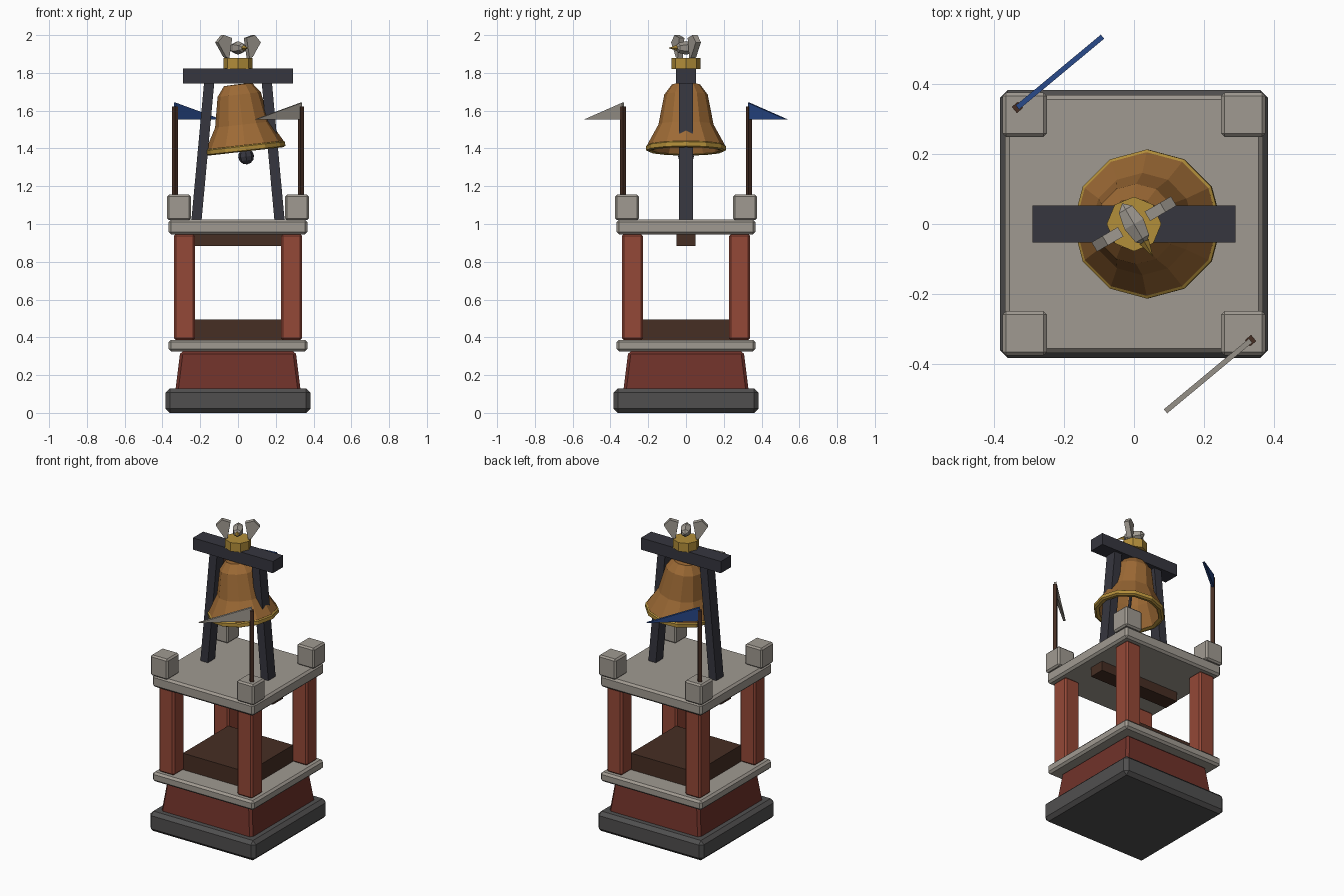
import bpy, bmesh, math
from mathutils import Matrix, Vector

if "Cube" in bpy.data.objects:
    bpy.data.objects.remove(bpy.data.objects["Cube"])


def material(name, r, g, b):
    lin = [((c / 255 + 0.055) / 1.055) ** 2.4 for c in (r, g, b)]
    m = bpy.data.materials.new(name)
    m.diffuse_color = (*lin, 1)
    m.use_nodes = True
    m.node_tree.nodes["Principled BSDF"].inputs["Base Color"].default_value = m.diffuse_color
    return m


STONE = material("pale stone", 160, 154, 145)
DARK_STONE = material("dark stone", 80, 79, 79)
DARK_BRICK = material("dark brick", 112, 50, 42)
BRICK = material("red brick", 148, 72, 55)
WOOD = material("dark wood", 70, 46, 35)
IRON = material("dark iron", 54, 54, 63)
BRONZE = material("bronze", 157, 106, 53)
GOLD = material("gold", 178, 142, 58)
BLUE = material("blue cloth", 40, 72, 136)


def finish(name, bm, mat, matrix=None):
    bmesh.ops.recalc_face_normals(bm, faces=bm.faces)
    mesh = bpy.data.meshes.new(name)
    bm.to_mesh(mesh)
    bm.free()
    mesh.materials.append(mat)
    ob = bpy.data.objects.new(name, mesh)
    bpy.context.collection.objects.link(ob)
    if matrix is not None:
        ob.matrix_world = matrix
    return ob


def block(name, mat, half, z0, z1, at=(0, 0), bevel=0.0, taper=1.0, turn=0.0):
    """Upright box with optional tapered top and chamfered edges."""
    bm = bmesh.new()
    bmesh.ops.create_cube(bm, size=2)
    for v in bm.verts:
        k = taper if v.co.z > 0 else 1
        v.co = (v.co.x * half[0] * k, v.co.y * half[1] * k, z1 if v.co.z > 0 else z0)
    if bevel:
        bmesh.ops.bevel(bm, geom=list(bm.edges), offset=bevel, segments=1, affect='EDGES')
    return finish(name, bm, mat, Matrix.Translation((*at, 0)) @ Matrix.Rotation(turn, 4, 'Z'))


def plate(name, mat, outline, thick, matrix=None):
    """Outline in the xz plane, extruded evenly along y."""
    bm = bmesh.new()
    face = bm.faces.new([bm.verts.new((x, -thick / 2, z)) for x, z in outline])
    out = bmesh.ops.extrude_face_region(bm, geom=[face])
    for v in out["geom"]:
        if isinstance(v, bmesh.types.BMVert):
            v.co.y += thick
    return finish(name, bm, mat, matrix)


def lathe(name, mat, profile, sides, matrix, closed=False):
    """Revolve (radius, z) points; radius 0 makes a single pole point."""
    bm = bmesh.new()
    rings = []
    for r, z in profile:
        n = sides if r else 1
        rings.append([bm.verts.new((r * math.cos(2 * math.pi * i / sides),
                                    r * math.sin(2 * math.pi * i / sides), z)) for i in range(n)])
    pairs = list(zip(rings, rings[1:]))
    if closed:
        pairs.append((rings[-1], rings[0]))
    for a, b in pairs:
        for i in range(sides):
            j = (i + 1) % sides
            quad = [a[i % len(a)], a[j % len(a)], b[j % len(b)], b[i % len(b)]]
            bm.faces.new(list(dict.fromkeys(quad)))
    return finish(name, bm, mat, matrix)


# Tower: base, plinth, slabs, floor and ceiling beam
block("base", DARK_STONE, (0.383, 0.383), 0, 0.13, bevel=0.022)
block("plinth", DARK_BRICK, (0.332, 0.332), 0.115, 0.327, bevel=0.015, taper=0.92)
block("lower_slab", STONE, (0.367, 0.367), 0.325, 0.387, bevel=0.013)
block("floor_block", WOOD, (0.235, 0.235), 0.38, 0.495)
block("ceiling_beam", WOOD, (0.29, 0.051), 0.883, 0.95)
block("upper_slab", STONE, (0.368, 0.368), 0.945, 1.023, bevel=0.013)

# Corner pillars and the stone blocks above them
for sx in (-1, 1):
    for sy in (-1, 1):
        block("pillar", BRICK, (0.056, 0.056), 0.385, 0.947, (sx * 0.284, sy * 0.284), bevel=0.011)
        block("corner_block", STONE, (0.063, 0.063), 1.02, 1.155, (sx * 0.312, sy * 0.312), bevel=0.01)

# Two flags on opposite corners
for s, cloth in ((-1, BLUE), (1, STONE)):
    at = (s * 0.333, -s * 0.333)
    heading = math.atan2(0.202, 0.243) + (math.pi if s > 0 else 0)
    block("flag_pole", WOOD, (0.0115, 0.0115), 1.14, 1.622, at, turn=heading)
    plate("flag", cloth, [(0, 1.553), (0.316, 1.553), (0, 1.642)], 0.015,
          Matrix.Translation((*at, 0)) @ Matrix.Rotation(heading, 4, 'Z'))

# Bell frame
for s in (-1, 1):
    plate("frame_leg", IRON, [(s * 0.247, 1.018), (s * 0.193, 1.018),
                              (s * 0.125, 1.755), (s * 0.179, 1.755)], 0.075)
block("yoke", IRON, (0.29, 0.053), 1.745, 1.822)

# Bell, swung slightly to one side
swing = Matrix.Translation((0, 0, 1.74)) @ Matrix.Rotation(math.radians(-6.4), 4, 'Y')
lathe("bell", BRONZE, [(0, 0), (0.075, -0.002), (0.115, -0.055), (0.146, -0.215), (0.205, -0.322),
                       (0.203, -0.352), (0.182, -0.352), (0.125, -0.215), (0.095, -0.06), (0, -0.03)],
      12, swing)
lathe("bell_rim", GOLD, [(0.202, -0.322), (0.213, -0.33), (0.213, -0.352), (0.2, -0.358), (0.18, -0.354)],
      12, swing, closed=True)
lathe("clapper_rod", IRON, [(0, -0.03), (0.01, -0.03), (0.01, -0.37), (0, -0.37)], 6, swing)
bm = bmesh.new()
bmesh.ops.create_uvsphere(bm, u_segments=8, v_segments=6, radius=0.042)
finish("clapper", bm, IRON, swing @ Matrix.Translation((0, 0, -0.385)))

# Gold cap on the yoke
lathe("cap", GOLD, [(0, 1.82), (0.078, 1.82), (0.078, 1.878), (0, 1.878)], 8, Matrix())

# Bird ornament turned on the cap
turn = Matrix.Rotation(math.radians(30), 4, 'Z')
bm = bmesh.new()
bmesh.ops.create_uvsphere(bm, u_segments=6, v_segments=4, radius=1)
for v in bm.verts:
    v.co = Vector((v.co.x * 0.036, v.co.z * 0.068, v.co.y * 0.036 + 1.932))
finish("bird_body", bm, STONE, turn)
lathe("beak", GOLD, [(0, 0), (0.015, 0), (0, 0.05)], 4,
      turn @ Matrix.Translation((0, -0.058, 1.932)) @ Matrix.Rotation(math.radians(90), 4, 'X'))
for s in (-1, 1):
    plate("wing", STONE, [(s * 0.062, 1.875), (s * 0.082, 1.885), (s * 0.131, 1.962), (s * 0.088, 1.985),
                          (s * 0.044, 2.0)][:3] + [(s * 0.095, 2.0), (s * 0.044, 1.985)], 0.031, turn)
